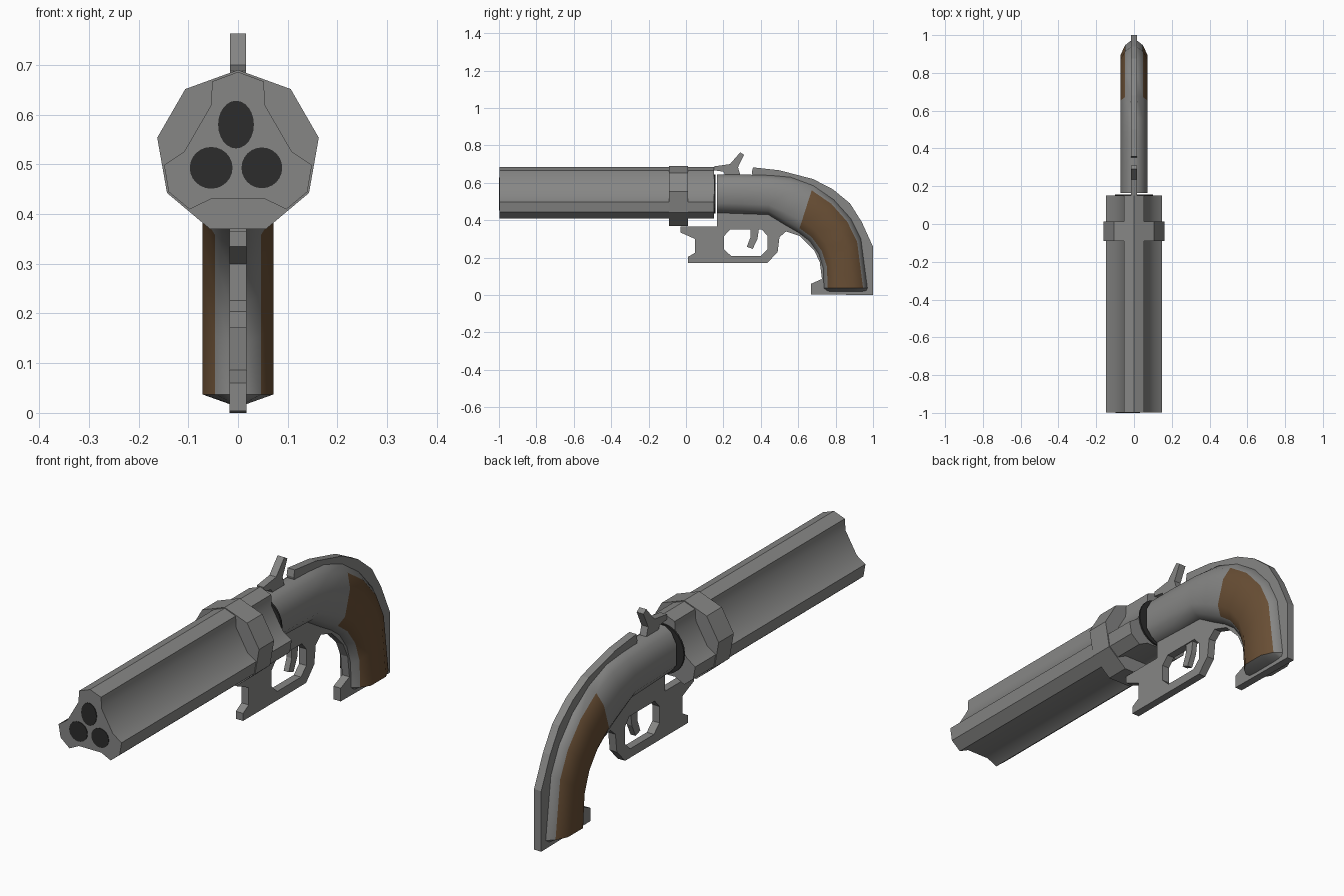
import bpy, bmesh, math
from mathutils import Matrix

if "Cube" in bpy.data.objects:
    bpy.data.objects.remove(bpy.data.objects["Cube"])


def material(name, rgb):
    m = bpy.data.materials.new(name)
    m.diffuse_color = (*rgb, 1)
    m.use_nodes = True
    m.node_tree.nodes["Principled BSDF"].inputs["Base Color"].default_value = m.diffuse_color
    return m


METAL = material("grey_metal", (0.24, 0.24, 0.235))
WOOD = material("brown_wood", (0.14, 0.077, 0.035))
DARK = material("dark_bore", (0.025, 0.025, 0.025))
AXIS_Z = 0.525  # height of the barrel axis


def add_mesh(name, bm, mats, smooth=None):
    bmesh.ops.recalc_face_normals(bm, faces=bm.faces[:])
    me = bpy.data.meshes.new(name)
    bm.to_mesh(me)
    bm.free()
    for m in mats:
        me.materials.append(m)
    ob = bpy.data.objects.new(name, me)
    bpy.context.collection.objects.link(ob)
    if smooth:
        bpy.ops.object.select_all(action='DESELECT')
        ob.select_set(True)
        bpy.context.view_layer.objects.active = ob
        bpy.ops.object.shade_smooth_by_angle(angle=math.radians(smooth))
    return ob


def prism_y(name, pts, y0, y1, mat, smooth=None):
    """Closed (x, z) section extruded along y."""
    bm = bmesh.new()
    a = [bm.verts.new((x, y0, z)) for x, z in pts]
    b = [bm.verts.new((x, y1, z)) for x, z in pts]
    n = len(pts)
    bm.faces.new(a)
    bm.faces.new(b[::-1])
    for i in range(n):
        j = (i + 1) % n
        bm.faces.new((a[i], b[i], b[j], a[j]))
    return add_mesh(name, bm, [mat], smooth)


def polar(r, deg):
    a = math.radians(deg)
    return (r * math.sin(a), AXIS_Z + r * math.cos(a))


def ellipse(cx, cz, rx, rz, n=24):
    return [(cx + rx * math.cos(2 * math.pi * i / n),
             cz + rz * math.sin(2 * math.pi * i / n)) for i in range(n)]


def plate(name, loops, half, mat):
    """Flat (y, z) outline, later loops are holes, given a thickness in x."""
    cu = bpy.data.curves.new(name + "_outline", 'CURVE')
    cu.dimensions = '2D'
    cu.fill_mode = 'BOTH'
    cu.extrude = half
    for pts in loops:
        s = cu.splines.new('POLY')
        s.points.add(len(pts) - 1)
        for p, (y, z) in zip(s.points, pts):
            p.co = (y, z, 0, 1)
        s.use_cyclic_u = True
    tmp = bpy.data.objects.new(name + "_outline", cu)
    bpy.context.collection.objects.link(tmp)
    bpy.context.view_layer.update()
    me = bpy.data.meshes.new_from_object(
        tmp.evaluated_get(bpy.context.evaluated_depsgraph_get()))
    bm = bmesh.new()
    bm.from_mesh(me)
    bpy.data.objects.remove(tmp)
    bmesh.ops.remove_doubles(bm, verts=bm.verts[:], dist=1e-4)
    to_world = Matrix(((0, 0, 1, 0), (1, 0, 0, 0), (0, 1, 0, 0), (0, 0, 0, 1)))
    bmesh.ops.transform(bm, matrix=to_world, verts=bm.verts[:])
    for f in bm.faces:
        f.smooth = False
        f.material_index = 0
    return add_mesh(name, bm, [mat])


# Three-lobed barrel cluster with grooves between the lobes
section = [polar(r, a + 120 * k) for k in range(3)
           for a, r in ((-20, 0.151), (0, 0.161), (20, 0.151),
                        (30.5, 0.108), (89.5, 0.108))]
prism_y("barrel_cluster", section, -0.997, 0.15, METAL, 35)

# Muzzle openings as thin dark plates
for i, (x, z, rx, rz) in enumerate(((-0.004, 0.58, 0.036, 0.048),
                                    (-0.054, 0.493, 0.043, 0.042),
                                    (0.048, 0.493, 0.041, 0.041))):
    prism_y(f"muzzle_bore_{i + 1}", ellipse(x, z, rx, rz),
            -1.0 + i * 0.0004, -0.996, DARK)

# Dark breech face behind the barrels
prism_y("breech_face", ellipse(0, 0.54, 0.1, 0.105), 0.149, 0.157, DARK)

# Nine-sided barrel band
prism_y("barrel_band", [polar(0.165, 40 * i) for i in range(9)], -0.09, 0.012, METAL)

# Frame and grip: rounded section swept along (lower point, upper point) stations
stations = [((0.165, 0.44), (0.165, 0.645)), ((0.30, 0.435), (0.30, 0.645)),
            ((0.44, 0.43), (0.45, 0.64)), ((0.53, 0.375), (0.56, 0.63)),
            ((0.60, 0.335), (0.68, 0.585)), ((0.66, 0.29), (0.79, 0.51)),
            ((0.71, 0.22), (0.88, 0.41)), ((0.735, 0.14), (0.935, 0.30)),
            ((0.737, 0.037), (0.97, 0.037)), ((0.737, 0.018), (0.97, 0.018))]
half = [(0.017, 0), (0.046, 0.09), (0.071, 0.25), (0.071, 0.68), (0.047, 0.9), (0.017, 1)]
loop = half + [(-x, u) for x, u in reversed(half)]
bm = bmesh.new()
rings = []
for k, (lo, hi) in enumerate(stations):
    sx = 0.25 if k == len(stations) - 1 else 1
    rings.append([bm.verts.new((x * sx, lo[0] + (hi[0] - lo[0]) * u,
                                lo[1] + (hi[1] - lo[1]) * u)) for x, u in loop])
n = len(loop)
for k in range(len(rings) - 1):
    for i in range(n):
        j = (i + 1) % n
        f = bm.faces.new((rings[k][i], rings[k][j], rings[k + 1][j], rings[k + 1][i]))
        # Wood panels cover the sides of the grip only
        if 4 <= k <= 7 and (1 <= i <= 3 or 7 <= i <= 9):
            f.material_index = 1
bm.faces.new(rings[0])
bm.faces.new(rings[-1])
add_mesh("frame_and_grip", bm, [METAL, WOOD], 40)

# Central plate: trigger guard, backstrap, front strap and butt hook
outline = [(-0.03, 0.366), (-0.03, 0.335), (0.048, 0.30), (0.048, 0.226), (0.01, 0.204),
           (0.01, 0.172), (0.435, 0.172), (0.49, 0.23), (0.50, 0.31), (0.535, 0.34),
           (0.61, 0.315), (0.685, 0.24), (0.715, 0.177), (0.727, 0.086), (0.668, 0.06),
           (0.668, 0.004), (1.0, 0.0), (1.0, 0.258), (0.94, 0.39), (0.877, 0.49),
           (0.786, 0.565), (0.68, 0.62), (0.50, 0.667), (0.358, 0.683), (0.352, 0.655),
           (0.36, 0.62), (0.166, 0.60), (0.166, 0.366)]
hole = [(0.235, 0.35), (0.406, 0.35), (0.437, 0.315), (0.437, 0.245),
        (0.40, 0.21), (0.24, 0.21), (0.203, 0.245), (0.203, 0.315)]
plate("guard_and_spine_plate", [outline, hole], 0.017, METAL)

# Trigger
plate("trigger", [[(0.345, 0.37), (0.345, 0.31), (0.325, 0.258), (0.357, 0.247),
                   (0.382, 0.30), (0.392, 0.37)]], 0.012, METAL)

# Hammer with its nose reaching over the barrels
plate("hammer", [[(0.29, 0.763), (0.31, 0.75), (0.278, 0.683), (0.297, 0.62),
                  (0.22, 0.62), (0.20, 0.66), (0.15, 0.667), (0.15, 0.688),
                  (0.235, 0.70)]], 0.016, METAL)
